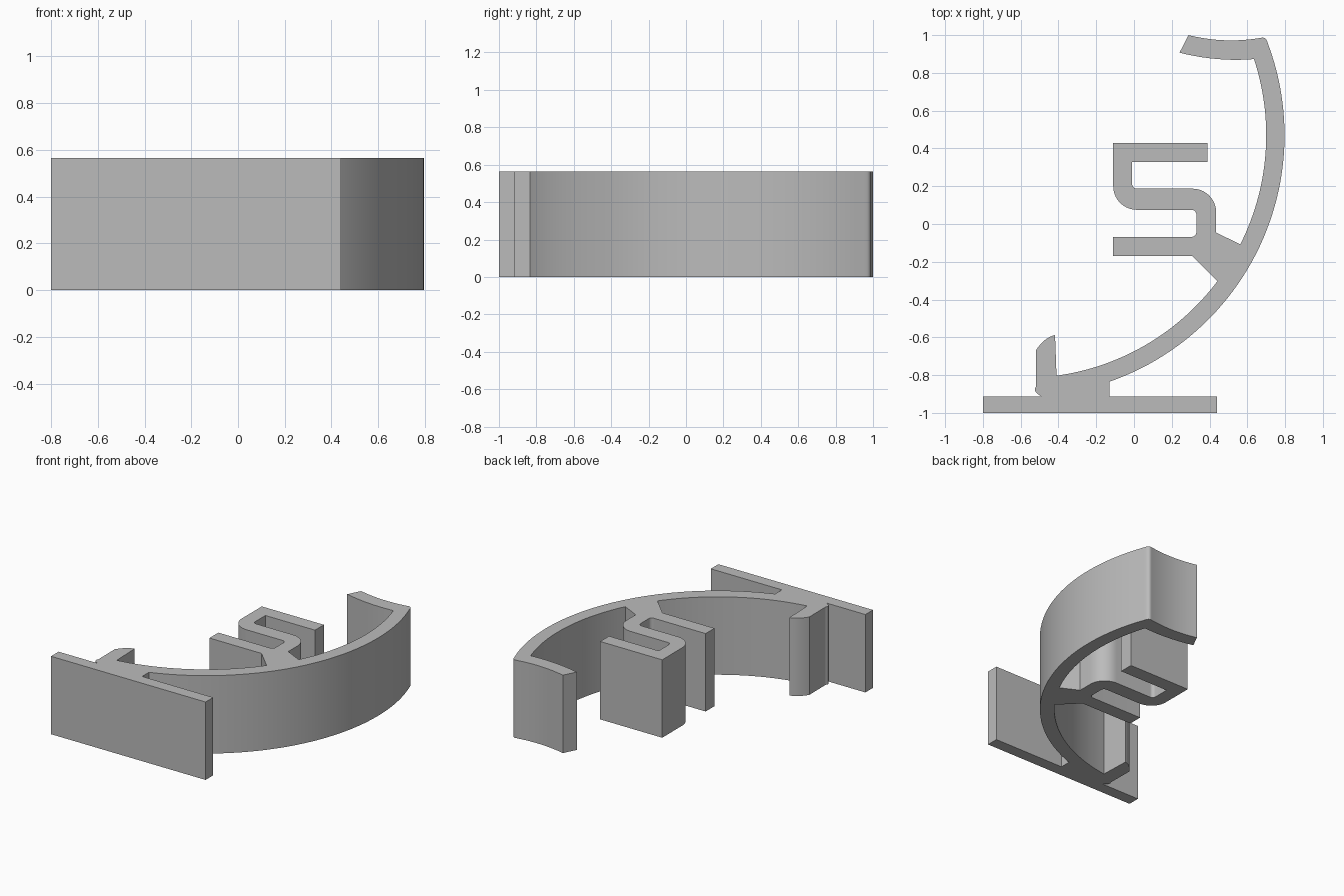
import bpy
import bmesh
from math import atan2, cos, sin, radians
from mathutils import Vector

HEIGHT = 0.565
BOW_CENTRE = Vector((-0.585, 0.47))
OUTER_R, INNER_R = 1.382, 1.285

cube = bpy.data.objects.get("Cube")
if cube:
    bpy.data.objects.remove(cube, do_unlink=True)


def bow(radius, start, end, steps):
    """Arc about the bow centre, between the directions of two points."""
    a, b = (atan2(p[1] - BOW_CENTRE.y, p[0] - BOW_CENTRE.x) for p in (start, end))
    angles = [a + (b - a) * i / steps for i in range(steps + 1)]
    return [BOW_CENTRE + radius * Vector((cos(t), sin(t))) for t in angles]


def bend(start, control, end, steps=10):
    """Gentle curve from start to end, pulled towards control."""
    s, c, e = Vector(start), Vector(control), Vector(end)
    ts = [i / steps for i in range(steps + 1)]
    return [s * (1 - t) ** 2 + c * 2 * t * (1 - t) + e * t * t for t in ts]


def rounded(points, steps=10):
    """Open path of (x, y, radius); square corners are filleted by radius."""
    path = []
    for i, (x, y, r) in enumerate(points):
        p = Vector((x, y))
        if r == 0:
            path.append(p)
            continue
        u = (Vector(points[i - 1][:2]) - p).normalized()
        v = (Vector(points[i + 1][:2]) - p).normalized()
        for k in range(steps + 1):
            t = radians(90 * k / steps)
            path.append(p + r * (u * (1 - sin(t)) + v * (1 - cos(t))))
    return path


# Foot plate and its short neck
outline = [Vector(p) for p in ((-0.8, -1), (0.44, -1), (0.44, -0.913), (-0.13, -0.913))]

# Outer side of the bow
outline += bow(OUTER_R, (-0.13, -0.835), (0.71, 0.95), 48)

# Rounded corner and curved lip at the far end
outline += bend((0.705, 0.968), (0.695, 0.992), (0.67, 0.985), 6)
outline += bend((0.65, 0.982), (0.47, 0.955), (0.288, 1.0))
outline += bend((0.241, 0.907), (0.44, 0.857), (0.635, 0.873))

# Inner side of the bow down to the serpentine spring
outline += bow(INNER_R, (0.635, 0.873), (0.56, -0.107), 28)[1:]

# Serpentine spring
outline += rounded([
    (0.435, -0.045, 0), (0.435, 0.187, 0.125), (-0.01, 0.187, 0.025),
    (-0.01, 0.328, 0), (0.388, 0.328, 0), (0.388, 0.43, 0), (-0.11, 0.43, 0),
    (-0.11, 0.075, 0.125), (0.33, 0.075, 0.025), (0.33, -0.068, 0.025),
    (-0.11, -0.068, 0), (-0.11, -0.17, 0), (0.308, -0.17, 0),
])

# Inner side of the bow down to the hook
outline += bow(INNER_R, (0.437, -0.3), (-0.41, -0.805), 30)

# Hook with a rounded tip, and fillet back to the foot plate
outline += bend((-0.418, -0.588), (-0.475, -0.6), (-0.52, -0.67), 8)
outline += bend((-0.518, -0.86), (-0.54, -0.885), (-0.49, -0.913), 8)
outline.append(Vector((-0.8, -0.913)))

# Extrude the outline into a solid
bm = bmesh.new()
base = bm.faces.new([bm.verts.new((p.x, p.y, 0)) for p in outline])
top = bmesh.ops.extrude_face_region(bm, geom=[base], use_keep_orig=True)["geom"]
bmesh.ops.translate(bm, vec=(0, 0, HEIGHT),
                    verts=[v for v in top if isinstance(v, bmesh.types.BMVert)])
bmesh.ops.recalc_face_normals(bm, faces=bm.faces[:])
mesh = bpy.data.meshes.new("spring_bracket")
bm.to_mesh(mesh)
bm.free()
bracket = bpy.data.objects.new("spring_bracket", mesh)
bpy.context.collection.objects.link(bracket)

# Plain grey
grey = bpy.data.materials.new("light_grey")
grey.use_nodes = True
colour = (0.5, 0.5, 0.5, 1)
grey.diffuse_color = colour
grey.node_tree.nodes["Principled BSDF"].inputs["Base Color"].default_value = colour
mesh.materials.append(grey)

# Smooth curves, sharp corners
bpy.ops.object.select_all(action="DESELECT")
bracket.select_set(True)
bpy.context.view_layer.objects.active = bracket
bpy.ops.object.shade_smooth_by_angle(angle=radians(30))
